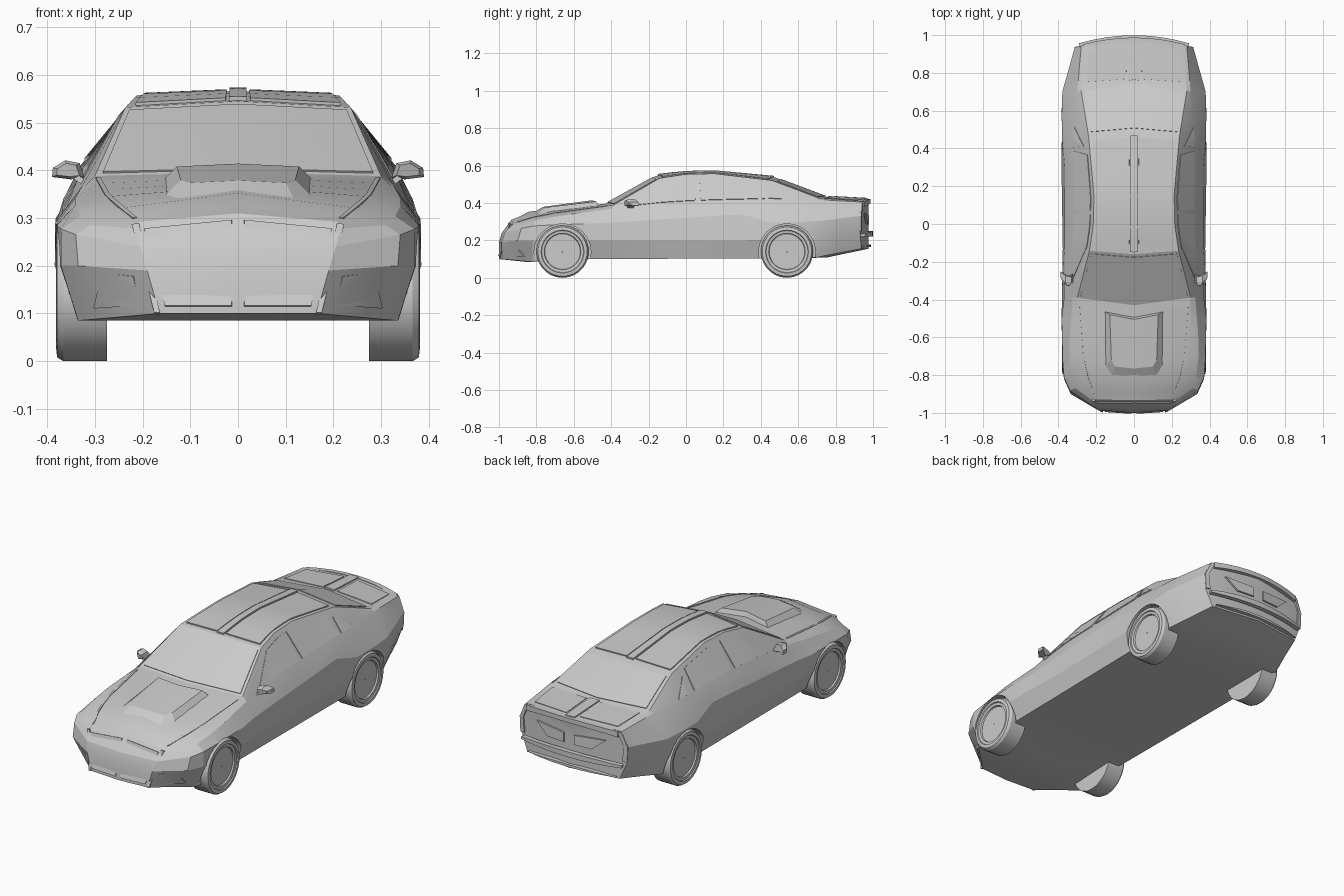
import bpy, bmesh, math
from mathutils import Vector

if "Cube" in bpy.data.objects:
    bpy.data.objects.remove(bpy.data.objects["Cube"])

# Body rails: (y, half width, height), front to back
BOTTOM = [(-.965, .165, .10), (-.82, .335, .085), (-.5, .345, .10), (.68, .355, .105), (.93, .27, .155)]
LOWER = [(-.965, .19, .19), (-.9, .335, .20), (-.8, .38, .20), (-.5, .384, .20), (-.2, .376, .20),
         (.3, .384, .20), (.68, .385, .21), (.93, .31, .25)]
UPPER = [(-.965, .205, .24), (-.9, .34, .265), (-.8, .378, .28), (-.5, .383, .29), (-.39, .37, .295),
         (.3, .366, .34), (.45, .38, .295), (.68, .385, .30), (.93, .315, .33)]
BELT = [(-.965, .215, .278), (-.9, .31, .285), (-.8, .335, .31), (-.65, .345, .335), (-.39, .325, .37),
        (-.13, .335, .385), (.45, .33, .41), (.7, .30, .418), (.93, .28, .405)]
TOP = [(-.965, .21, .292), (-.7, .275, .345), (-.39, .30, .388), (-.13, .236, .532), (0, .216, .553),
       (.15, .212, .557), (.45, .24, .52), (.7, .28, .427), (.93, .255, .41)]
CENTRE = [(-.965, 0, .31), (-.8, 0, .358), (-.39, 0, .396), (-.13, 0, .545), (0, 0, .562),
          (.15, 0, .566), (.45, 0, .535), (.7, 0, .432), (.93, 0, .42)]
BOW = [(-.965, -.035), (-.39, -.04), (-.13, -.03), (.15, 0), (.45, .03), (.7, .055), (.93, .045)]
RAILS = [BOTTOM, LOWER, UPPER, BELT, TOP, CENTRE]
STATIONS = [-.965, -.9, -.82, -.7, -.6, -.5, -.39, -.13, 0, .15, .3, .45, .58, .7, .82, .93]


def interp(table, y):
    y = min(max(y, table[0][0]), table[-1][0])
    for a, b in zip(table, table[1:]):
        if y <= b[0]:
            f = (y - a[0]) / (b[0] - a[0])
            return [p + (q - p) * f for p, q in zip(a[1:], b[1:])]


def warp(x, y, z):
    """Bow the ends in plan and lean the nose back."""
    out = y + interp(BOW, y)[0] * max(0, 1 - (x / .3) ** 2)
    if y < -.8:
        out += (-.8 - y) / .165 * .75 * max(0, z - .22)
    return Vector((x, out, z))


def surf(y, t):
    """Point on the half body: t = 1 bottom edge ... 5 roof/hood edge, 6 centre line."""
    k = min(int(t), 5)
    a, b = [warp(r[0], y, r[1]) for r in (interp(RAILS[k - 1], y), interp(RAILS[k], y))]
    return a.lerp(b, t - k)


def make(name, verts, faces, mirror=True, thick=0, angle=18):
    me = bpy.data.meshes.new(name)
    me.from_pydata([tuple(v) for v in verts], [], faces)
    ob = bpy.data.objects.new(name, me)
    bpy.context.collection.objects.link(ob)
    bm = bmesh.new()
    bm.from_mesh(me)
    bmesh.ops.recalc_face_normals(bm, faces=bm.faces)
    bm.to_mesh(me)
    bm.free()
    if mirror:
        ob.modifiers.new("mirror", 'MIRROR').use_clip = True
    if thick:
        s = ob.modifiers.new("thickness", 'SOLIDIFY')
        s.thickness, s.offset = thick, 0
    finish(ob, angle)
    return ob


def finish(ob, angle=18):
    bpy.ops.object.select_all(action='DESELECT')
    bpy.context.view_layer.objects.active = ob
    ob.select_set(True)
    for m in list(ob.modifiers):
        bpy.ops.object.modifier_apply(modifier=m.name)
    if angle:
        bpy.ops.object.shade_smooth_by_angle(angle=math.radians(angle))


def panel(name, a, b, c, d, thick=.007, n=8):
    """Raised panel lying on the body; corners in (y, t), a-b lower edge, d-c upper edge."""
    verts, faces = [], []
    for i in range(n + 1):
        f = i / n
        for p, q in ((a, b), (d, c)):
            verts.append(surf(p[0] + (q[0] - p[0]) * f, p[1] + (q[1] - p[1]) * f))
        if i:
            faces.append((2 * i - 2, 2 * i, 2 * i + 1, 2 * i - 1))
    make(name, verts, faces, thick=thick)


def end_panel(name, pts, y, thick=.01, push=0):
    """Panel on the nose or tail face, corners in (x, z)."""
    verts = [warp(x, y, z) + Vector((0, push, 0)) for x, z in pts]
    make(name, verts, [tuple(range(len(pts)))], thick=thick)


# Body shell: half loft with closed nose and tail, then mirrored
verts, faces = [], []
for y in STATIONS:
    z0 = interp(BOTTOM, y)[1]
    verts += [warp(0, y, z0)] + [surf(y, k) for k in range(1, 7)]
for s in range(len(STATIONS) - 1):
    for k in range(6):
        i = s * 7 + k
        faces.append((i, i + 1, i + 8, i + 7))
for s in (0, len(STATIONS) - 1):
    base = s * 7
    mids = [base]
    for k in range(2, 6):
        mids.append(len(verts))
        verts.append(warp(0, STATIONS[s], interp(RAILS[k - 1], STATIONS[s])[1]))
    for k in range(4):
        faces.append((mids[k], base + k + 1, base + k + 2, mids[k + 1]))
    faces.append((mids[4], base + 5, base + 6))
body = make("body_shell", verts, faces, angle=0)

# Wheel arches
WHEELS = [(sx, y) for sx in (-1, 1) for y in (-.66, .54)]
for sx, y in WHEELS:
    bpy.ops.mesh.primitive_cylinder_add(vertices=24, radius=.152, depth=.2, location=(sx * .44, y, .137),
                                        rotation=(0, math.pi / 2, 0))
    cutter = bpy.context.object
    cutter.name = "arch_cutter"
    cutter.hide_render = True
    m = body.modifiers.new("arch", 'BOOLEAN')
    m.operation, m.object, m.solver = 'DIFFERENCE', cutter, 'EXACT'
    finish(body, 0)
    bpy.data.objects.remove(cutter)
finish(body, 18)

# Wheels: lathed tyre and rim
PROFILE = [(0, .366), (.095, .366), (.098, .374), (.112, .376), (.115, .381), (.132, .379), (.14, .366),
           (.14, .275), (0, .275)]
N = 28
for sx, y in WHEELS:
    vs, fs = [], []
    for r, x in PROFILE:
        for i in range(N):
            a = 2 * math.pi * i / N
            vs.append((sx * x, y + max(r, .002) * math.cos(a), .14 + max(r, .002) * math.sin(a)))
    for j in range(len(PROFILE) - 1):
        for i in range(N):
            q = (i + 1) % N
            fs.append((j * N + i, j * N + q, j * N + N + q, j * N + N + i))
    make("wheel", vs, fs, mirror=False, angle=30)

# Glass
panel("windshield", (-.38, 5.05), (-.145, 5.05), (-.145, 6), (-.38, 6))
panel("rear_window", (.475, 5.07), (.69, 5.07), (.69, 6), (.475, 6))
panel("front_side_window", (-.29, 4.12), (.05, 4.12), (.055, 4.87), (-.11, 4.85))
panel("rear_side_window", (.08, 4.12), (.385, 4.12), (.36, 4.86), (.075, 4.87))
panel("quarter_window", (.405, 4.12), (.51, 4.12), (.42, 4.62), (.405, 4.7))

# Roof, boot and hood panels
panel("roof_panel", (-.11, 5.08), (.43, 5.08), (.43, 5.89), (-.11, 5.89), .012)
panel("roof_spine", (-.12, 5.92), (.44, 5.92), (.44, 6), (-.12, 6), .018)
panel("boot_panel", (.74, 5.08), (.9, 5.06), (.9, 5.85), (.72, 5.85))
panel("boot_spine", (.71, 5.9), (.925, 5.9), (.925, 6), (.71, 6), .014)
panel("hood_edge_trim", (-.93, 4.97), (-.42, 4.97), (-.42, 5.03), (-.93, 5.03), .005)

# Hood scoop
base = [(0, -.83, .34), (.12, -.81, .335), (.155, -.75, .345), (.162, -.46, .375), (0, -.49, .38)]
top = [(0, -.765, .379), (.10, -.755, .374), (.12, -.72, .38), (.128, -.48, .408), (0, -.505, .414)]
make("hood_scoop", base + top, [(i, i + 1, i + 6, i + 5) for i in range(4)] + [(5, 6, 7, 8, 9)])

# Grille and lamps
end_panel("grille", [(.013, .115), (.153, .115), (.197, .277), (.013, .295)], -.965)
end_panel("grille_side_frame", [(.163, .10), (.175, .10), (.222, .285), (.207, .288)], -.965, .016)
panel("front_lamp", (-.94, 1.2), (-.86, 1.2), (-.92, 1.9), (-.95, 1.85), n=3)

# Tail: frame, panels, bumper lip, boot lip
end_panel("tail_panel", [(.03, .285), (.13, .285), (.2, .345), (.03, .335)], .93)
end_panel("tail_side_frame", [(.285, .25), (.31, .25), (.314, .33), (.28, .405), (.262, .40), (.292, .33)], .93, .014)
for name, z0, z1, push, width in (("rear_bumper_lip", .222, .25, .012, .29), ("boot_lip", .398, .422, 0, .265),
                                  ("rear_lower_trim", .165, .178, .002, .255)):
    vs, fs = [], []
    for i in range(5):
        x = width * i / 4
        vs += [warp(x, .93, z) + Vector((0, push, 0)) for z in
               (z0 - .02 * (i / 4) ** 2 * (z0 > .3), z1 - .015 * (i / 4) ** 2)]
        if i:
            fs.append((2 * i - 2, 2 * i, 2 * i + 1, 2 * i - 1))
    make(name, vs, fs, thick=.024)

# Door mirrors: faceted housing and stalk
ring = [(.322, -.292, .385), (.332, -.31, .415), (.362, -.305, .421), (.388, -.285, .405), (.39, -.28, .386),
        (.35, -.31, .381)]
back = [(x, y + .03, z) for x, y, z in ring]
front = [(.357 + (x - .357) * .7, y - .018, .4 + (z - .4) * .7) for x, y, z in ring]
fs = [(0, 1, 2, 3, 4, 5), (12, 13, 14, 15, 16, 17)]
fs += [(r + i, r + (i + 1) % 6, r + 6 + (i + 1) % 6, r + 6 + i) for r in (0, 6) for i in range(6)]
make("door_mirror", front + ring + back, fs)
make("mirror_stalk", [(.31, -.315, .365), (.31, -.28, .365), (.345, -.28, .39), (.345, -.31, .39)],
     [(0, 1, 2, 3)], thick=.012)
